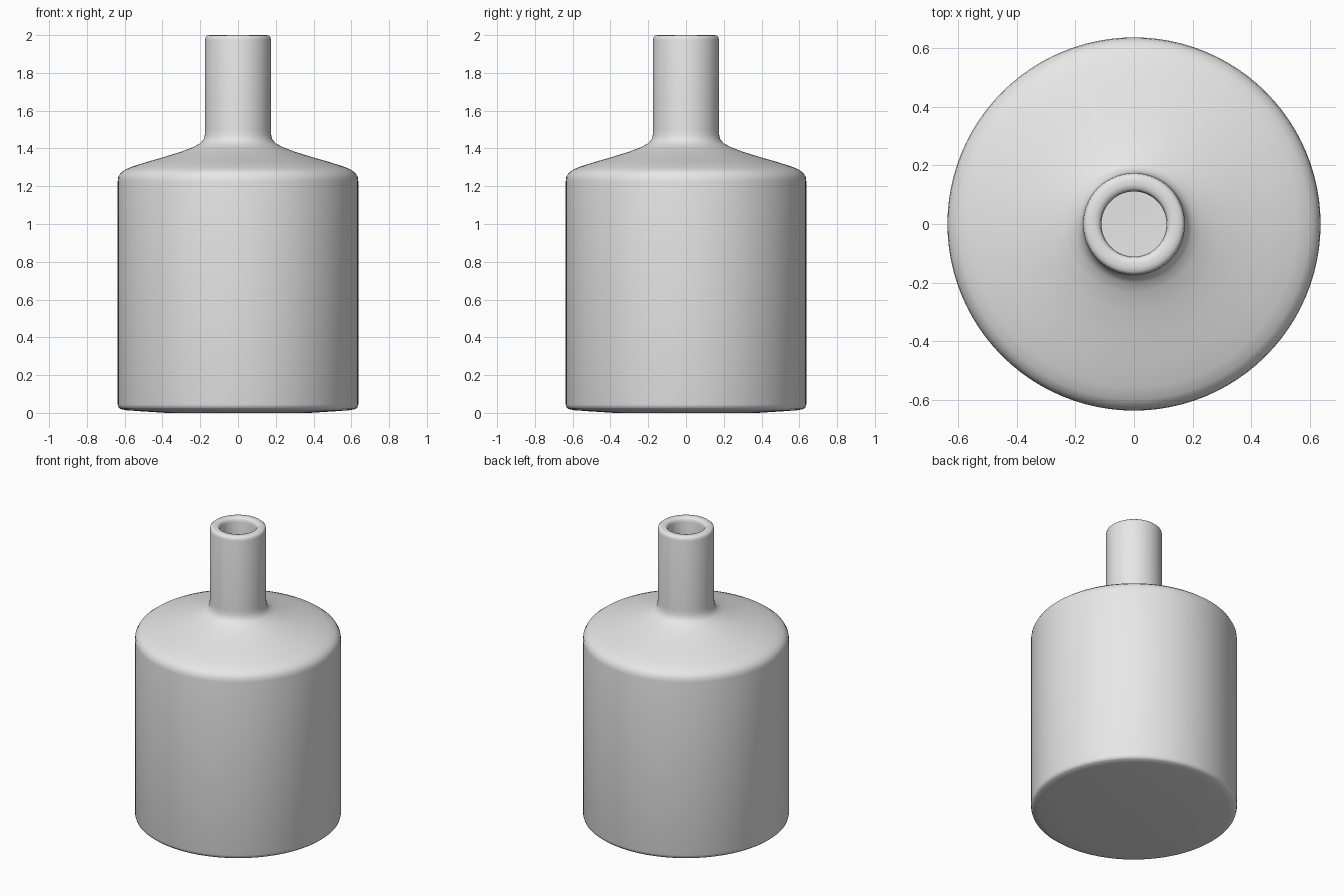
import bpy, bmesh, math

SEGMENTS = 96

# Outer half profile (radius, height): base, wall, shoulder, neck, rim
outer = [(0, 0.004), (0.38, 0.004), (0.52, 0.009), (0.59, 0.014), (0.622, 0.02), (0.633, 0.029),
         (0.637, 0.045), (0.637, 1.225), (0.634, 1.248), (0.622, 1.27), (0.60, 1.287),
         (0.56, 1.304), (0.48, 1.329), (0.39, 1.355), (0.30, 1.383), (0.235, 1.408),
         (0.20, 1.427), (0.183, 1.445), (0.176, 1.47), (0.174, 1.50), (0.174, 1.975),
         (0.171, 1.99), (0.162, 1.998), (0.148, 2.0)]
# Inner half profile, about 0.06 inside the outer one
inner = [(0.135, 2.0), (0.121, 1.997), (0.114, 1.988), (0.111, 1.97), (0.111, 1.47),
         (0.118, 1.425), (0.14, 1.39), (0.18, 1.362), (0.28, 1.325), (0.45, 1.275),
         (0.54, 1.245), (0.57, 1.225), (0.577, 1.20), (0.577, 0.09), (0.565, 0.075),
         (0.53, 0.068), (0, 0.064)]

# Revolve the profile into a hollow bottle
bm = bmesh.new()
verts = [bm.verts.new((r, 0, z)) for r, z in outer + inner]
edges = [bm.edges.new(pair) for pair in zip(verts, verts[1:])]
bmesh.ops.spin(bm, geom=verts + edges, cent=(0, 0, 0), axis=(0, 0, 1),
               angle=math.tau, steps=SEGMENTS, use_duplicate=False)
bmesh.ops.remove_doubles(bm, verts=bm.verts[:], dist=1e-4)
bmesh.ops.recalc_face_normals(bm, faces=bm.faces[:])

# Base sits on the ground
for v in bm.verts:
    if v.co.z < 0.0045:
        v.co.z = 0
for f in bm.faces:
    f.smooth = True

mesh = bpy.data.meshes.new("bottle")
bm.to_mesh(mesh)
bm.free()
bottle = bpy.data.objects.new("bottle", mesh)
bpy.context.collection.objects.link(bottle)

# Single plain grey
grey = bpy.data.materials.new("light grey")
grey.diffuse_color = (0.8, 0.8, 0.8, 1)
mesh.materials.append(grey)
